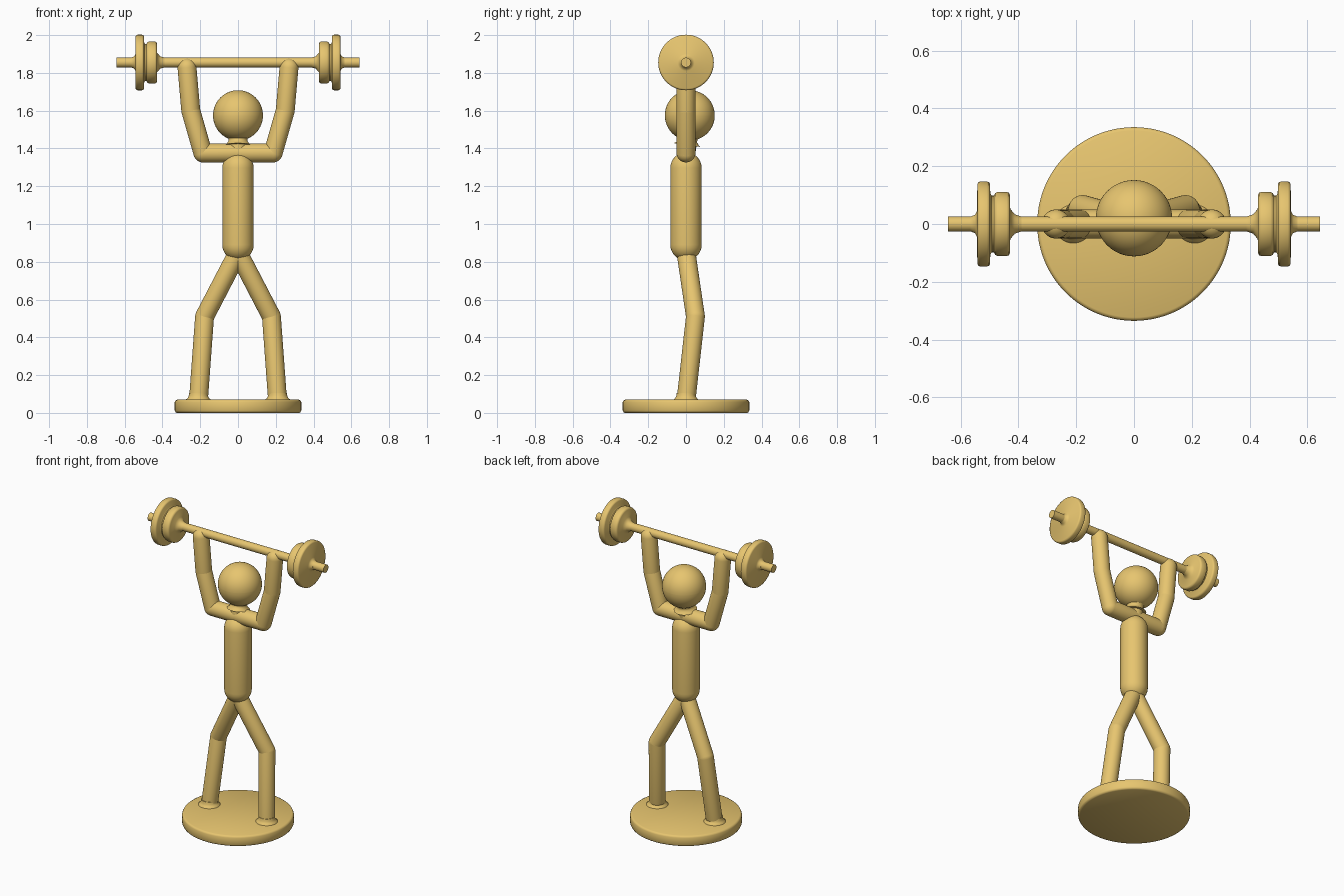
import bpy, bmesh, math
from mathutils import Vector

if "Cube" in bpy.data.objects:
    bpy.data.objects.remove(bpy.data.objects["Cube"])

gold = bpy.data.materials.new("gold")
gold.diffuse_color = (0.8, 0.56, 0.16, 1)
gold.use_nodes = True
gold.node_tree.nodes["Principled BSDF"].inputs["Base Color"].default_value = gold.diffuse_color


def lathe(name, profile, start, end, mirror=False, sides=48):
    """Spin (radius, distance) points around the axis from start to end."""
    start, end = Vector(start), Vector(end)
    quat = (end - start).to_track_quat('Z', 'Y')
    bm = bmesh.new()
    rings = []
    for r, t in profile:
        n = 1 if r < 1e-5 else sides
        rings.append([bm.verts.new(start + quat @ Vector((
            r * math.cos(math.tau * i / sides), r * math.sin(math.tau * i / sides), t)))
            for i in range(n)])
    for a, b in zip(rings, rings[1:]):
        for i in range(sides):
            j = (i + 1) % sides
            if len(a) == 1:
                bm.faces.new((a[0], b[j], b[i]))
            elif len(b) == 1:
                bm.faces.new((a[i], a[j], b[0]))
            else:
                bm.faces.new((a[i], a[j], b[j], b[i]))
    for end_ring in (rings[0], rings[-1]):
        if len(end_ring) > 1:
            bm.faces.new(end_ring)
    bmesh.ops.recalc_face_normals(bm, faces=bm.faces[:])
    mesh = bpy.data.meshes.new(name)
    bm.to_mesh(mesh)
    bm.free()
    mesh.shade_smooth()
    mesh.set_sharp_from_angle(angle=math.radians(50))
    mesh.materials.append(gold)
    obj = bpy.data.objects.new(name, mesh)
    bpy.context.collection.objects.link(obj)
    if mirror:
        mod = obj.modifiers.new("mirror", 'MIRROR')
        mod.use_mirror_merge = False
    return obj


def capsule(name, start, end, r, mirror=False, steps=8):
    """Rod with round ends centred on start and end."""
    length = (Vector(end) - Vector(start)).length
    arc = [i / steps * math.pi / 2 for i in range(steps + 1)]
    prof = [(r * math.sin(a), -r * math.cos(a)) for a in arc]
    prof += [(r * math.cos(a), length + r * math.sin(a)) for a in arc]
    return lathe(name, prof, start, end, mirror)


# Round base with softened rims
lathe("base", [(0, 0), (0.323, 0), (0.331, 0.004), (0.335, 0.012), (0.335, 0.058),
               (0.331, 0.066), (0.323, 0.07), (0, 0.07)], (0, 0, 0), (0, 0, 1), sides=96)

# Legs, flared slightly where they meet the base
hip, knee, foot = (0.0, 0, 0.85), (0.177, 0.05, 0.51), (0.21, 0, 0.06)
capsule("thighs", hip, knee, 0.05, True)
capsule("shins", knee, (0.207, 0.004, 0.1), 0.05, True)
lathe("feet", [(0.068, 0), (0.066, 0.011), (0.057, 0.018), (0.051, 0.03), (0.049, 0.045)],
      foot, (0.21, 0, 0.1), True)

# Torso, neck and head
capsule("torso", (0, 0, 0.89), (0, 0, 1.297), 0.083)
capsule("neck", (0, 0, 1.37), (0, 0.02, 1.52), 0.049)
lathe("neck_flare", [(0.07, 0), (0.058, 0.01), (0.051, 0.02), (0.049, 0.027),
                     (0.052, 0.038), (0.062, 0.05)], (0, 0.006, 1.418), (0, 0.012, 1.46))
capsule("head", (0, 0.02, 1.574), (0, 0.02, 1.576), 0.132, steps=16)

# Raised arms
elbow, bend, hand = (0.186, 0, 1.376), (0.25, 0, 1.6), (0.27, 0, 1.828)
capsule("shoulders", (0, 0, 1.376), elbow, 0.05, True)
capsule("upper_arms", elbow, bend, 0.05, True)
capsule("forearms", bend, hand, 0.05, True)

# Barbell with stacked plates
z = 1.855
lathe("bar", [(0, -0.643), (0.026, -0.643), (0.026, 0.643), (0, 0.643)],
      (0, 0, z), (1, 0, z), sides=32)
lathe("plates", [(0.026, 0.39), (0.033, 0.412), (0.052, 0.428), (0.1, 0.429), (0.108, 0.433),
                 (0.111, 0.44), (0.111, 0.472), (0.107, 0.48), (0.098, 0.485), (0.098, 0.492),
                 (0.106, 0.497), (0.138, 0.498), (0.145, 0.502), (0.147, 0.509), (0.147, 0.532),
                 (0.145, 0.538), (0.138, 0.542), (0.045, 0.543), (0.032, 0.55), (0.026, 0.565)],
      (0, 0, z), (1, 0, z), True, sides=64)
